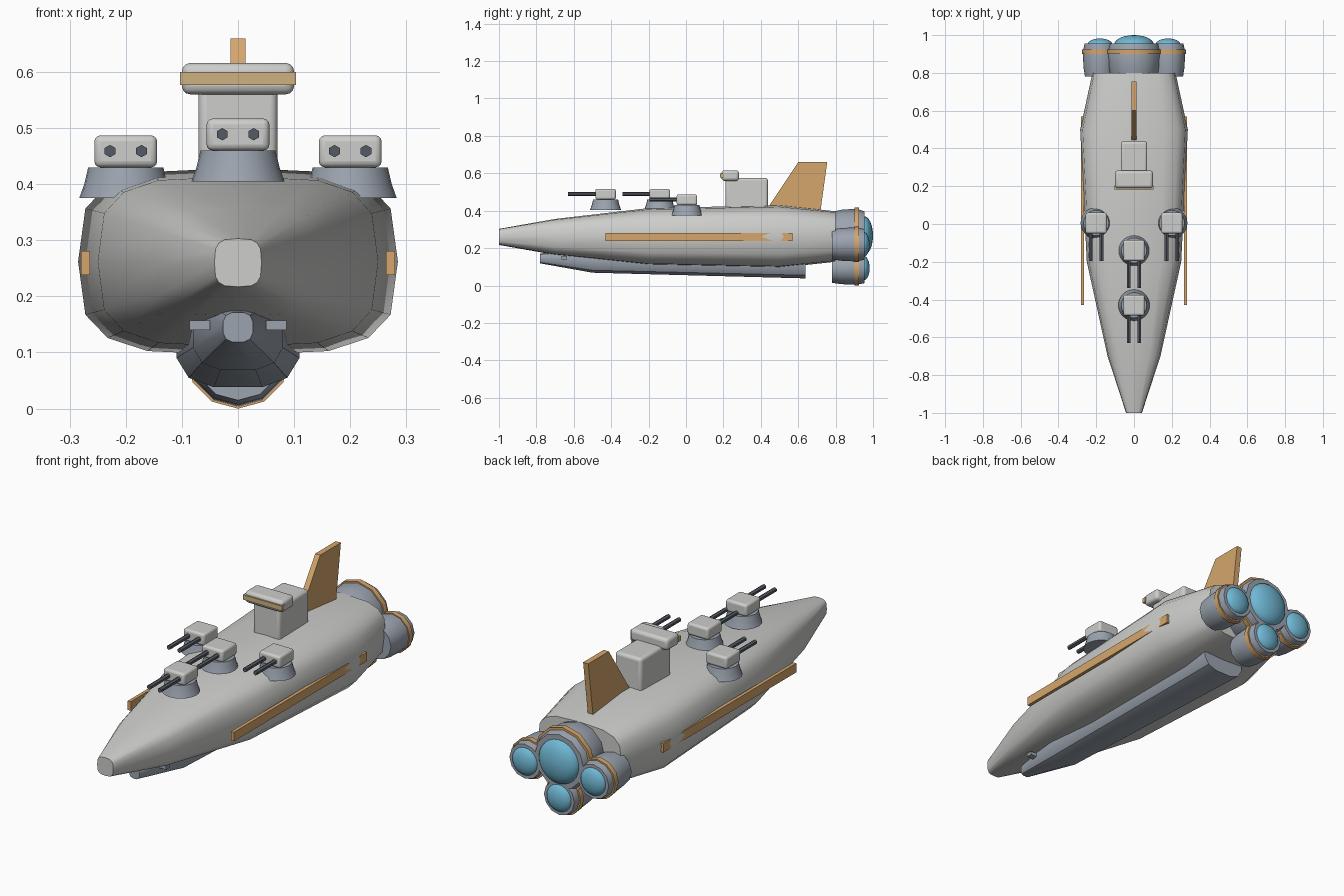
import bpy, bmesh, math
from mathutils import Vector

cube = bpy.data.objects.get("Cube")
if cube:
    bpy.data.objects.remove(cube, do_unlink=True)


def material(name, r, g, b):
    m = bpy.data.materials.new(name)
    m.use_nodes = True
    m.diffuse_color = (r, g, b, 1)
    m.node_tree.nodes["Principled BSDF"].inputs["Base Color"].default_value = (r, g, b, 1)
    return m


LIGHT = material("light grey", .61, .61, .60)
STEEL = material("blue grey", .33, .37, .43)
DARK = material("dark barrel grey", .09, .10, .125)
GOLD = material("gold", .66, .38, .15)
PALE = material("pale gold", .62, .45, .22)
CYAN = material("cyan glow", .16, .48, .66)


def finish(name, bm, mat, smooth=35, bevel=0):
    bmesh.ops.recalc_face_normals(bm, faces=bm.faces[:])
    mesh = bpy.data.meshes.new(name)
    bm.to_mesh(mesh)
    bm.free()
    mesh.materials.append(mat)
    ob = bpy.data.objects.new(name, mesh)
    bpy.context.collection.objects.link(ob)
    if bevel:
        mod = ob.modifiers.new("Bevel", 'BEVEL')
        mod.width = bevel
        mod.segments = 3
    if smooth:
        bpy.ops.object.select_all(action='DESELECT')
        ob.select_set(True)
        bpy.context.view_layer.objects.active = ob
        bpy.ops.object.shade_smooth_by_angle(angle=math.radians(smooth))
    return ob


def power(v, e):
    return math.copysign(abs(v) ** e, v)


def loft(name, stations, mat, sides, e=1, turn=0, x=0, smooth=35):
    """Superellipse sections (y, centre z, half width, half height) joined along y."""
    bm = bmesh.new()
    rings = []
    for y, z, w, h in stations:
        ring = []
        for i in range(sides):
            a = math.tau * (i + turn) / sides
            ring.append(bm.verts.new((x + w * power(math.cos(a), e), y,
                                      z + h * power(math.sin(a), e))))
        rings.append(ring)
    for a, b in zip(rings, rings[1:]):
        for i in range(sides):
            j = (i + 1) % sides
            bm.faces.new((a[i], a[j], b[j], b[i]))
    bm.faces.new(rings[0])
    bm.faces.new(rings[-1])
    return finish(name, bm, mat, smooth)


def box(name, lo, hi, mat, bevel=0):
    bm = bmesh.new()
    bmesh.ops.create_cube(bm, size=1)
    lo, hi = Vector(lo), Vector(hi)
    for v in bm.verts:
        v.co = (lo + hi) / 2 + v.co * (hi - lo)
    return finish(name, bm, mat, 35 if bevel else 0, bevel)


# Main hull and the keel pod below it
loft("hull", [(-1, .26, .042, .043), (-.7, .26, .14, .096), (-.2, .262, .25, .152),
              (.5, .262, .285, .167), (.8, .262, .22, .135)], LIGHT, 16, e=.59, smooth=40)
loft("keel", [(-.78, .145, .027, .027), (-.5, .135, .082, .068),
              (.64, .124, .112, .088)], STEEL, 12, e=.7, turn=.5)


# Engines: flared body, gold ring and glowing dome
def engine(name, x, z, r, dome_end):
    def round_loft(part, profile, mat, sides, smooth=35):
        loft(name + part, [(y, z, k * r, k * r) for y, k in profile], mat, sides,
             x=x, smooth=smooth)
    round_loft("_body", [(.78, .84), (.83, .92), (.91, .96), (.955, .86)], STEEL, 12)
    round_loft("_ring", [(.9, 1), (.925, 1)], GOLD, 12)
    depth = dome_end - .95
    steps = [math.pi / 2 * i / 6 for i in range(6)] + [1.54]
    round_loft("_glow", [(.95 + depth * math.sin(t), .7 * math.cos(t)) for t in steps],
               CYAN, 24, 60)


engine("centre_engine", 0, .267, .15, 1)
engine("lower_engine", 0, .093, .093, .982)
engine("left_engine", .18, .22, .095, .982)
engine("right_engine", -.18, .22, .095, .982)


# Twin-barrel turrets
def turret(name, x, y, z):
    bm = bmesh.new()
    rings = []
    for r, h in ((.083, 0), (.074, .025), (.067, .055)):
        rings.append([bm.verts.new((x + r * math.cos(math.tau * i / 24),
                                    y + r * math.sin(math.tau * i / 24), z + h))
                      for i in range(24)])
    for a, b in zip(rings, rings[1:]):
        for i in range(24):
            bm.faces.new((a[i], a[i - 1], b[i - 1], b[i]))
    bm.faces.new(rings[0])
    bm.faces.new(rings[-1])
    finish(name + "_base", bm, STEEL)
    box(name + "_house", (x - .056, y - .055, z + .055), (x + .056, y + .055, z + .112),
        LIGHT, .011)
    for side, dx in (("left", .028), ("right", -.028)):
        loft(f"{name}_{side}_barrel", [(y - .2, z + .084, .011, .011),
                                       (y - .04, z + .084, .011, .011)],
             DARK, 6, turn=.5, x=x + dx, smooth=0)


turret("front_turret", 0, -.43, .405)
turret("middle_turret", 0, -.14, .405)
turret("left_turret", .2, .005, .375)
turret("right_turret", -.2, .005, .375)

# Bridge tower with its head and window band
box("bridge_tower", (-.07, .212, .38), (.07, .438, .575), LIGHT, .014)
box("bridge_head", (-.1, .19, .56), (.1, .283, .616), LIGHT, .015)
box("bridge_band", (-.103, .183, .577), (.103, .203, .6), PALE)

# Tail fin
bm = bmesh.new()
outline = [bm.verts.new((-.0135, y, z)) for y, z in
           ((.42, .39), (.60, .66), (.755, .66), (.715, .37))]
face = bm.faces.new(outline)
extruded = bmesh.ops.extrude_face_region(bm, geom=[face])["geom"]
bmesh.ops.translate(bm, vec=(.027, 0, 0),
                    verts=[v for v in extruded if isinstance(v, bmesh.types.BMVert)])
finish("tail_fin", bm, GOLD, 0)

# Side stripes and small keel braces on both flanks
for side, s in (("left", 1), ("right", -1)):
    def span(a, b):
        return sorted((s * a, s * b))
    a, b = span(.264, .28)
    box(side + "_stripe", (a, -.43, .238), (b, .57, .281), GOLD)
    a, b = span(.05, .086)
    box(side + "_keel_brace", (a, -.665, .14), (b, -.635, .157), STEEL)
